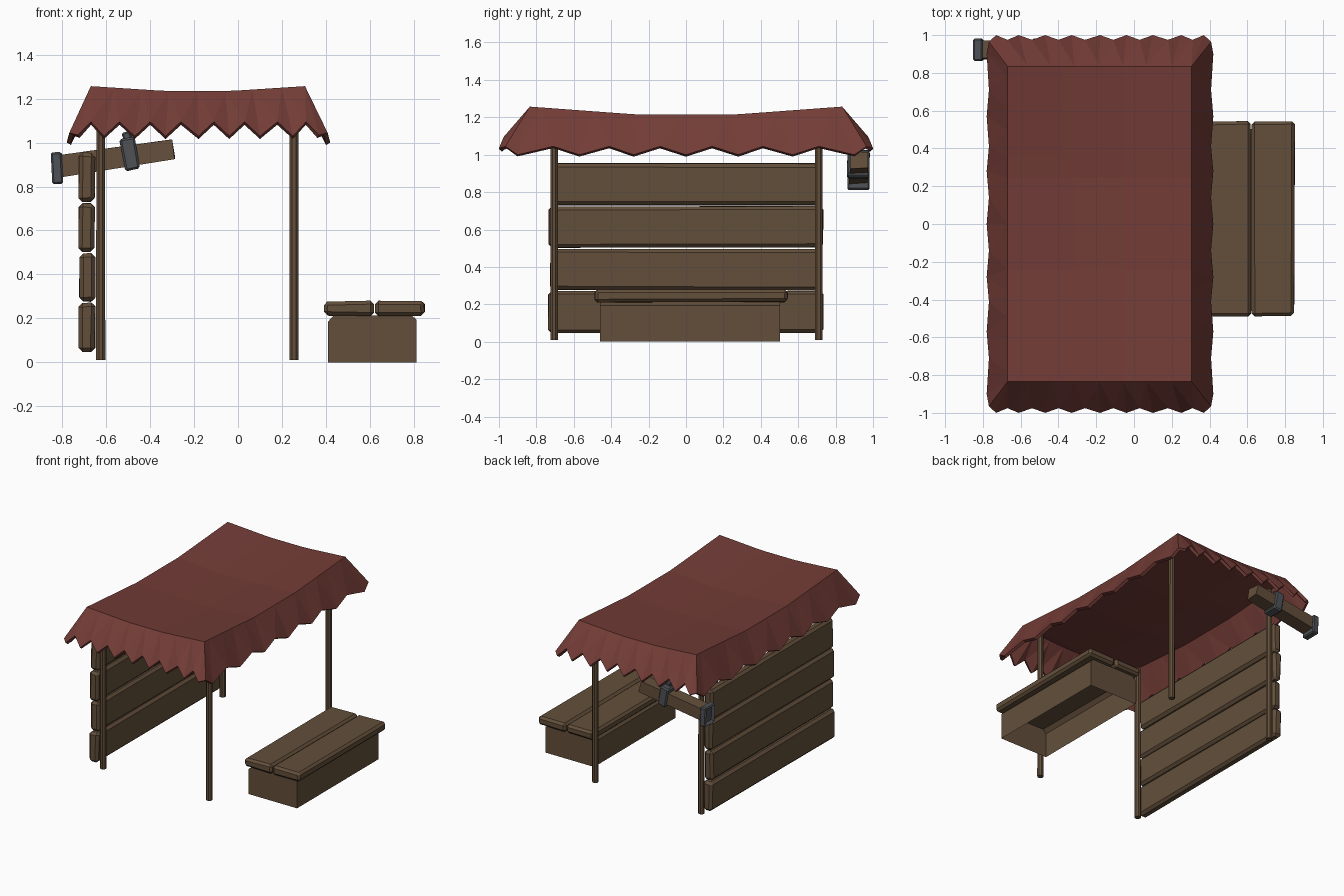
import bpy, bmesh, math, random
from mathutils import Matrix, Vector

if "Cube" in bpy.data.objects:
    bpy.data.objects.remove(bpy.data.objects["Cube"])

random.seed(4)


def material(name, rgb):
    m = bpy.data.materials.new(name)
    m.diffuse_color = (*rgb, 1)
    m.use_nodes = True
    m.node_tree.nodes["Principled BSDF"].inputs["Base Color"].default_value = m.diffuse_color
    return m


WOOD = material("wood", (0.125, 0.078, 0.043))
CLOTH = material("red_cloth", (0.17, 0.045, 0.037))
METAL = material("dark_iron", (0.075, 0.082, 0.092))


def finish(name, bm, mat):
    bmesh.ops.recalc_face_normals(bm, faces=bm.faces)
    me = bpy.data.meshes.new(name)
    bm.to_mesh(me)
    bm.free()
    me.materials.append(mat)
    ob = bpy.data.objects.new(name, me)
    bpy.context.collection.objects.link(ob)
    return ob


def box(name, lo, hi, mat, bevel=0.0, jitter=0.0, tilt=0.0):
    """Chamfered box between two corners, with uneven corners and a tilt about y."""
    lo, hi = Vector(lo), Vector(hi)
    size, mid = hi - lo, (hi + lo) / 2
    bm = bmesh.new()
    bmesh.ops.create_cube(bm, size=1)
    for v in bm.verts:
        v.co = Vector(c * s + random.uniform(-jitter, jitter) for c, s in zip(v.co, size))
    if bevel:
        bmesh.ops.bevel(bm, geom=bm.edges[:], offset=bevel, segments=1, affect='EDGES')
    bm.transform(Matrix.Translation(mid) @ Matrix.Rotation(tilt, 4, 'Y'))
    return finish(name, bm, mat)


# canopy: sagging top with a flared, scalloped skirt
X0, X1, Y0, Y1 = -0.67, 0.305, -0.835, 0.835
front_x = [-0.73, -0.67, -0.61, -0.54, -0.47, -0.40, -0.33, -0.26, -0.18,
           -0.11, -0.04, 0.03, 0.10, 0.18, 0.25, 0.31, 0.37]
half_y = [0, 0.14, 0.28, 0.41, 0.57, 0.71, 0.90, 0.965]
side_y = [-y for y in half_y[:0:-1]] + half_y


def ramp(t):
    return 0 if abs(t) < 0.3 else (abs(t) - 0.3) / 0.7


def spread(vals, a, b):
    return [a + (v - vals[0]) / (vals[-1] - vals[0]) * (b - a) for v in vals]


def build_canopy():
    bm = bmesh.new()
    xs, ys = spread(front_x, X0, X1), spread(side_y, Y0, Y1)
    nx, ny = len(xs), len(ys)
    cx, hx = (X0 + X1) / 2, (X1 - X0) / 2
    grid = [[bm.verts.new((x, y, 1.192 + 0.022 * ramp((x - cx) / hx) + 0.043 * ramp(y / Y1)))
             for y in ys] for x in xs]
    for i in range(nx - 1):
        for j in range(ny - 1):
            bm.faces.new((grid[i][j], grid[i + 1][j], grid[i + 1][j + 1], grid[i][j + 1]))
    hems = {}
    for s, j in ((-1, 0), (1, ny - 1)):
        row = []
        for i, x in enumerate(front_x):
            low = i % 2 == 0
            z = 1.03 if low else 1.095
            if i in (0, nx - 1):
                z = 1.035
            row.append(bm.verts.new((x, s * (1.0 if low else 0.975), z)))
        hems[s] = row
        for i in range(nx - 1):
            bm.faces.new((grid[i][j], grid[i + 1][j], row[i + 1], row[i]))
    for s, i in ((-1, 0), (1, nx - 1)):
        col = []
        for j, y in enumerate(side_y):
            low = j % 2 == 1
            z = (1.0 if low else 1.045)
            x = -0.18 + s * (0.60 if low else 0.588)
            col.append(bm.verts.new((x, y, z)))
        for j in range(ny - 1):
            bm.faces.new((grid[i][j], grid[i][j + 1], col[j + 1], col[j]))
        # corner gussets
        bm.faces.new((grid[i][0], hems[-1][i], col[0]))
        bm.faces.new((grid[i][-1], hems[1][i], col[-1]))
    bmesh.ops.triangulate(bm, faces=[f for f in bm.faces if abs(f.calc_center_median().z - 1.12) < 0.06])
    ob = finish("canopy", bm, CLOTH)
    sol = ob.modifiers.new("thickness", 'SOLIDIFY')
    sol.thickness = 0.022
    sol.offset = -1


build_canopy()

# four posts
for x in (-0.625, 0.255):
    for y in (-0.705, 0.71):
        bm = bmesh.new()
        bmesh.ops.create_cone(bm, cap_ends=True, segments=8, radius1=0.0225, radius2=0.0215, depth=1.19,
                              matrix=Matrix.Translation((x, y, 0.605)) @ Matrix.Rotation(math.pi / 8, 4, 'Z'))
        finish("post", bm, WOOD)

# side wall planks
for k in range(4):
    z = 0.048 + k * 0.228
    e = 0.735 if k % 2 == 0 else 0.725
    box("wall_plank", (-0.724, -e, z), (-0.652, e, z + 0.222), WOOD, 0.018, 0.004)

# bench base: hollow trough, open underneath
bm = bmesh.new()
profile = [(0.41, 0.0), (0.41, 0.185), (0.435, 0.213), (0.79, 0.213), (0.812, 0.195), (0.812, 0.0)]
ends = [[bm.verts.new((x, y, z)) for x, z in profile] for y in (-0.46, 0.503)]
for a in range(len(profile) - 1):
    bm.faces.new((ends[0][a], ends[0][a + 1], ends[1][a + 1], ends[1][a]))
for end in ends:
    bm.faces.new(end)
finish("bench_base", bm, WOOD)

# bench top boards
for x in (0.393, 0.624):
    box("bench_board", (x, -0.488, 0.213), (x + 0.226, 0.543, 0.278), WOOD, 0.016, 0.003)

# slanted beam at the back corner
TILT = math.radians(-9)
box("hanging_beam", (-0.825, 0.875, 0.885), (-0.295, 0.968, 0.978), WOOD, 0.0, 0.006, TILT)

# iron end cap with a recessed face
bm = bmesh.new()
bmesh.ops.create_cube(bm, size=1)
bm.transform(Matrix.Diagonal((0.05, 0.118, 0.145, 1)))
bmesh.ops.bevel(bm, geom=bm.edges[:], offset=0.008, segments=1, affect='EDGES')
bm.faces.ensure_lookup_table()
outer = min(bm.faces, key=lambda f: f.calc_center_median().x)
bmesh.ops.inset_region(bm, faces=[outer], thickness=0.016)
bmesh.ops.translate(bm, verts=outer.verts[:], vec=(0.02, 0, 0))
bm.transform(Matrix.Translation((-0.824, 0.922, 0.884)) @ Matrix.Rotation(math.radians(-3), 4, 'Y'))
finish("beam_end_cap", bm, METAL)

# iron band and its hanging loop
box("beam_band", (-0.527, 0.862, 0.875), (-0.460, 0.980, 1.022), METAL, 0.009, 0.003, TILT)
box("band_loop", (-0.525, 0.905, 1.012), (-0.485, 0.937, 1.05), METAL, 0.007, 0.002, TILT * 2)
